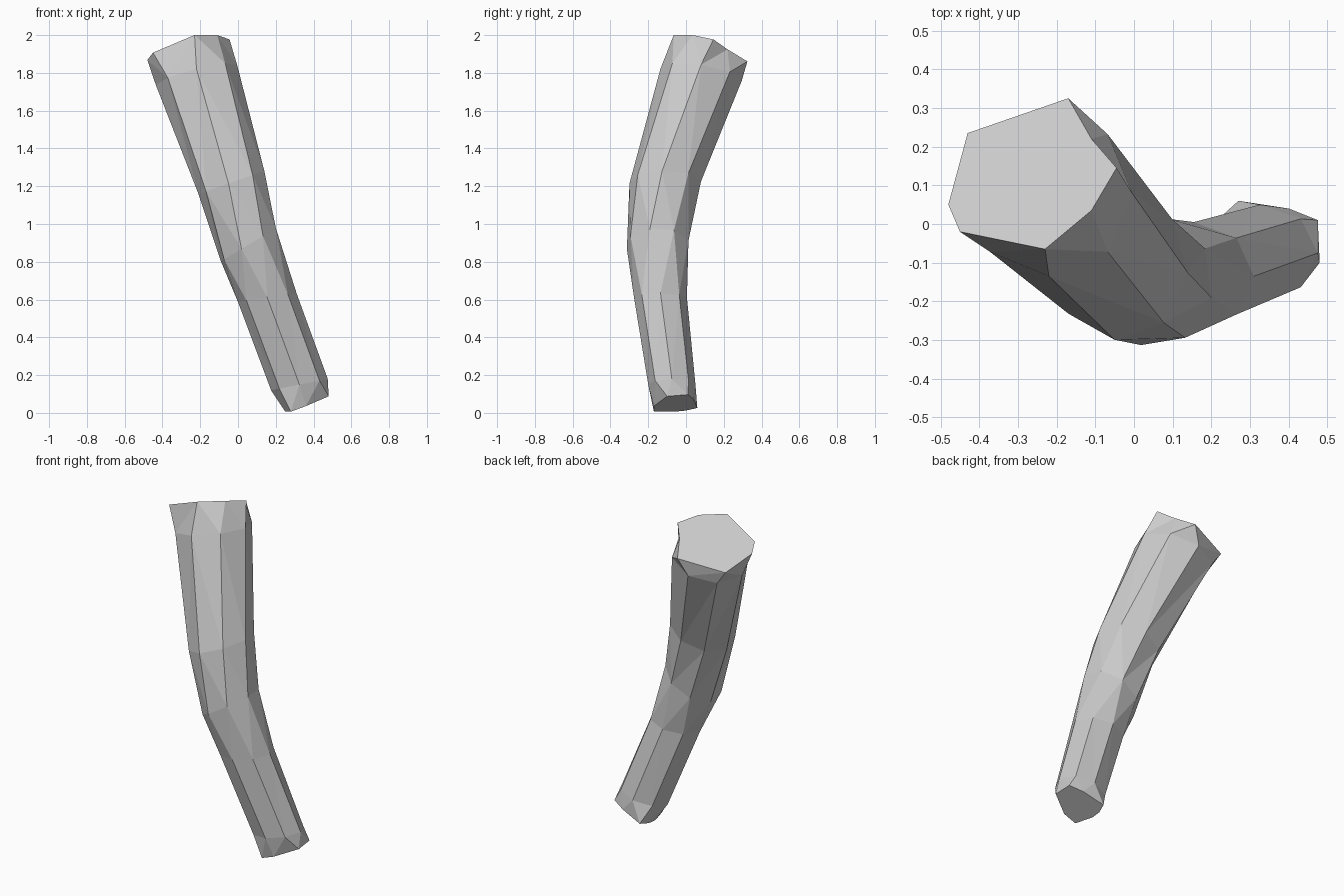
import bpy, bmesh
from math import sin, cos, radians, tau

cube = bpy.data.objects.get("Cube")
if cube:
    bpy.data.objects.remove(cube, do_unlink=True)

SIDES = 8


def flat_material(name, colour):
    mat = bpy.data.materials.new(name)
    mat.use_nodes = True
    mat.diffuse_color = colour
    mat.node_tree.nodes["Principled BSDF"].inputs["Base Color"].default_value = colour
    return mat


def oval(centre, radii, slope, phase):
    """Tilted oval ring: slope gives the rise in z along x and y."""
    cx, cy, cz = centre
    ring = []
    for i in range(SIDES):
        angle = radians(phase) + tau * i / SIDES
        dx, dy = radii[0] * cos(angle), radii[1] * sin(angle)
        ring.append((cx + dx, cy + dy, cz + slope[0] * dx + slope[1] * dy))
    return ring


def cut_end(outline, height, slope):
    """Irregular sawn outline lying on a sloping plane."""
    return [(x, y, height + slope[0] * x + slope[1] * y) for x, y in outline]


# Sawn ends of the bent limb
top_outline = [(-.045, .145), (-.11, .22), (-.17, .325), (-.43, .235),
               (-.48, .05), (-.45, -.02), (-.23, -.065), (-.11, .035)]
bottom_outline = [(.48, -.1), (.475, .01), (.4, .04), (.27, .06),
                  (.25, 0), (.25, -.06), (.28, -.17), (.36, -.17)]

# Cross-sections from the thick top, round the elbow, to the thin foot
rings = [
    cut_end(top_outline, 2.052, (.34, -.41)),
    oval((-.22, .08, 1.79), (.215, .215), (.25, -.15), 0),
    oval((-.035, -.11, 1.22), (.175, .19), (.35, 0), -5),
    oval((.055, -.15, .89), (.15, .168), (.6, 0), -14),
    oval((.155, -.135, .61), (.155, .14), (.15, 0), 0),
    oval((.325, -.075, .15), (.15, .125), (.2, 0), 0),
    cut_end(bottom_outline, -.08, (.37, .1)),
]

# Loft the rings into one closed, faceted limb
bm = bmesh.new()
loops = [[bm.verts.new(p) for p in ring] for ring in rings]
for upper, lower in zip(loops, loops[1:]):
    for i in range(SIDES):
        j = (i + 1) % SIDES
        bm.faces.new((upper[i], lower[i], lower[j], upper[j]))
bm.faces.new(loops[0])
bm.faces.new(loops[-1][::-1])
bmesh.ops.recalc_face_normals(bm, faces=bm.faces)
bmesh.ops.triangulate(bm, faces=bm.faces, quad_method='SHORT_EDGE')

mesh = bpy.data.meshes.new("bent_limb")
bm.to_mesh(mesh)
bm.free()
mesh.materials.append(flat_material("light_grey", (.6, .6, .6, 1)))
limb = bpy.data.objects.new("bent_limb", mesh)
bpy.context.collection.objects.link(limb)
